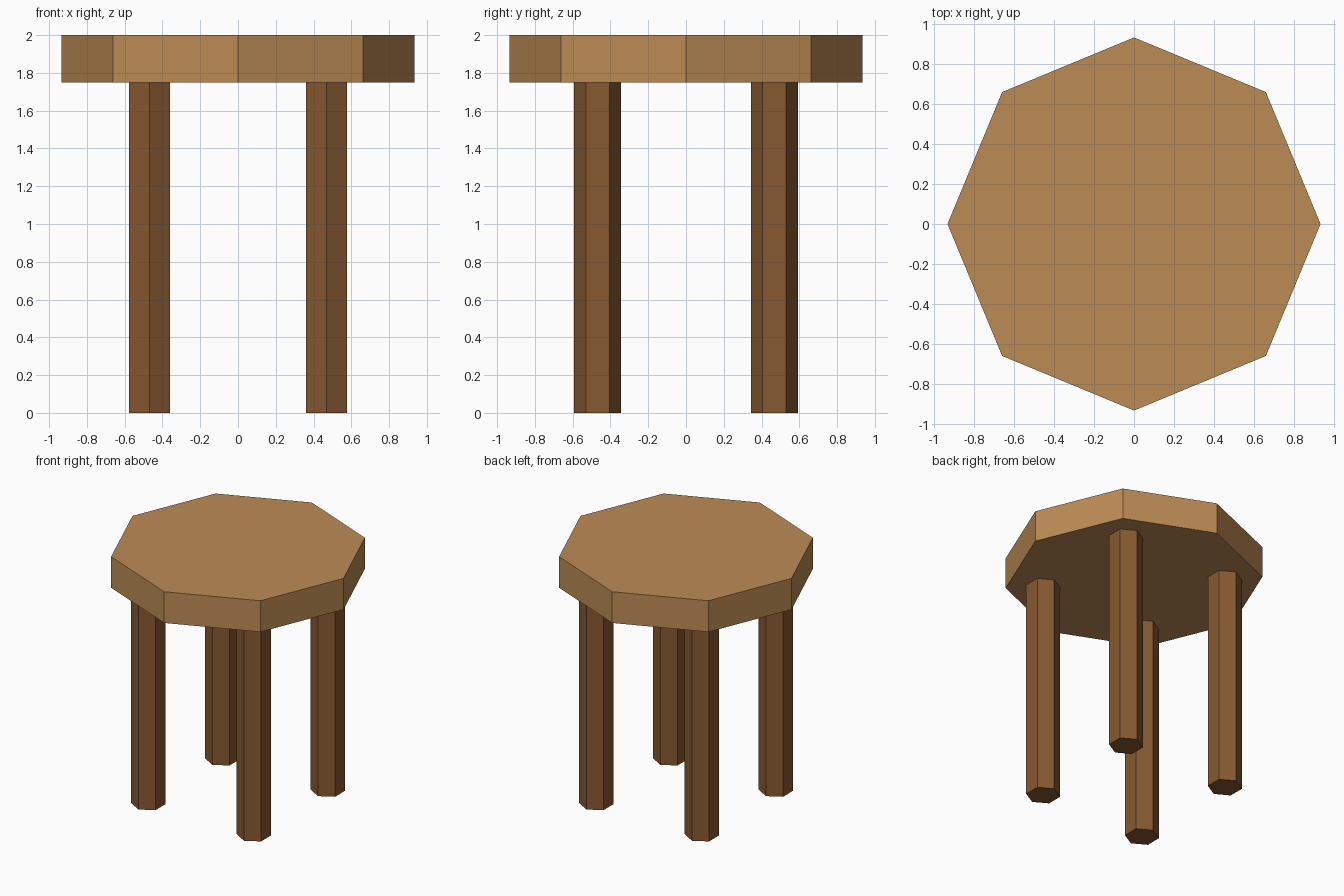
import bpy

if "Cube" in bpy.data.objects:
    bpy.data.objects.remove(bpy.data.objects["Cube"])


def flat_colour(name, rgb):
    mat = bpy.data.materials.new(name)
    mat.diffuse_color = (*rgb, 1.0)
    mat.use_nodes = True
    mat.node_tree.nodes["Principled BSDF"].inputs["Base Color"].default_value = mat.diffuse_color
    return mat


def prism(name, sides, radius, x, y, z0, z1, mat):
    bpy.ops.mesh.primitive_cylinder_add(
        vertices=sides, radius=radius, depth=z1 - z0,
        location=(x, y, (z0 + z1) / 2))
    obj = bpy.context.object
    obj.name = name
    obj.data.materials.append(mat)
    return obj


light_wood = flat_colour("light wood", (0.50, 0.26, 0.09))
dark_wood = flat_colour("dark wood", (0.24, 0.10, 0.03))

# Octagonal seat
prism("seat", 8, 0.935, 0, 0, 1.75, 2.0, light_wood)

# Four hexagonal legs
for y, depth_name in ((-0.468, "front"), (0.468, "back")):
    for x, side_name in ((-0.468, "left"), (0.468, "right")):
        prism(f"{depth_name}_{side_name}_leg", 6, 0.125, x, y, 0, 1.75, dark_wood)
